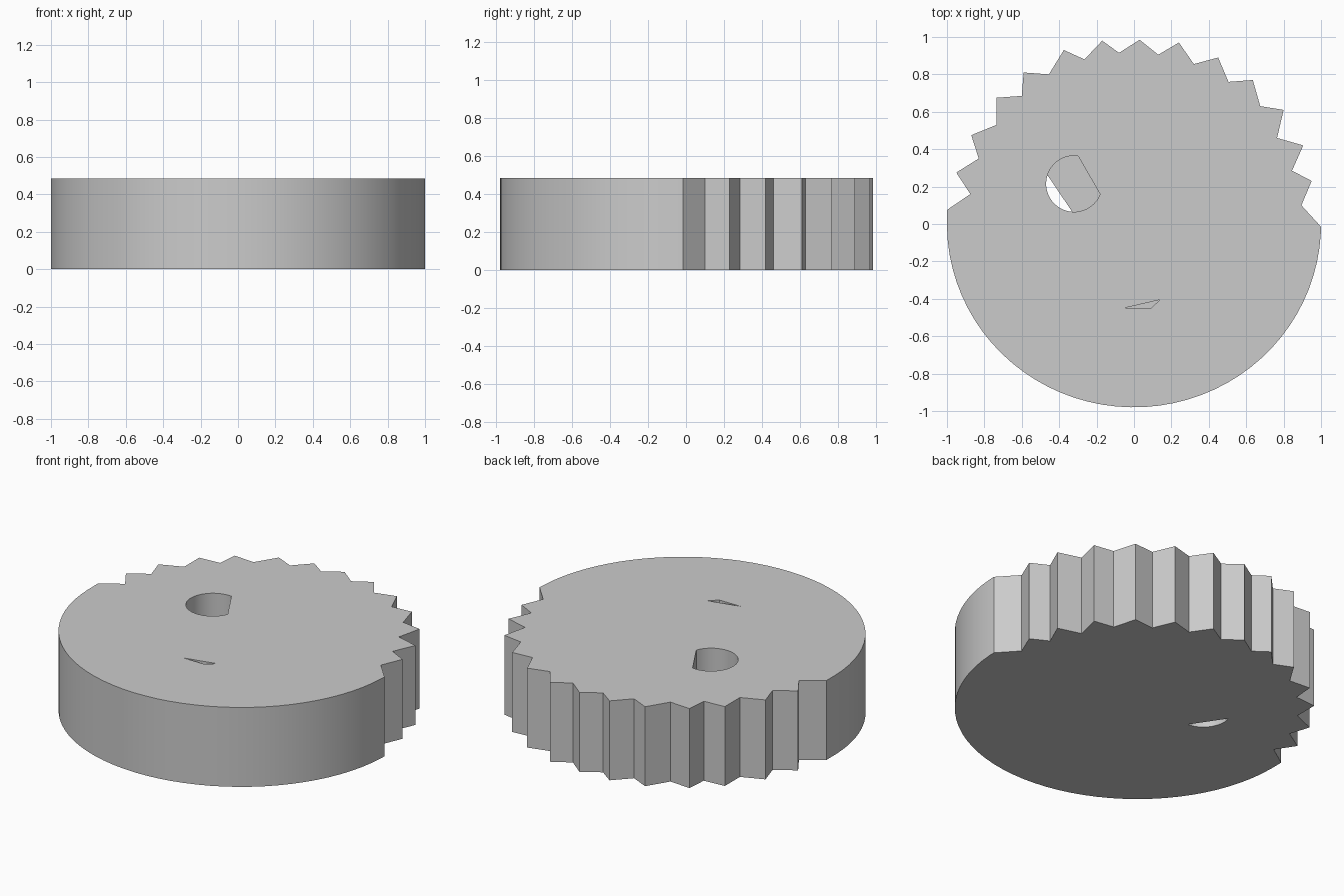
import bpy, bmesh
from math import sin, cos, radians

if "Cube" in bpy.data.objects:
    bpy.data.objects.remove(bpy.data.objects["Cube"])

H = 0.485

# Half-toothed outline (counter-clockwise): tips and valleys, then the smooth rim
teeth = [(1, -.015), (.895, .10), (.95, .23), (.845, .285), (.905, .42),
         (.765, .46), (.80, .61), (.675, .63), (.635, .77), (.505, .76),
         (.45, .89), (.32, .855), (.24, .97), (.13, .905), (.03, .985),
         (-.08, .915), (-.17, .98), (-.265, .88), (-.375, .93), (-.455, .80),
         (-.59, .81), (-.60, .685), (-.735, .675), (-.735, .53), (-.87, .475),
         (-.83, .35), (-.95, .275), (-.875, .16), (-1, .075)]
rim = [(cos(radians(a)), .98 * sin(radians(a)))
       for a in [181 + 176 * i / 40 for i in range(41)]]
outline = teeth + rim

# D-shaped hole (clockwise), the smaller opening on its underside, thin slot
d_hole = [(-.32 + .15 * cos(radians(-22 - 8 * i)),
           .215 + .15 * sin(radians(-22 - 8 * i))) for i in range(33)]
segment = d_hole[9:23]
slot = [(-.055, -.45), (.14, -.405), (.09, -.45)]

bm = bmesh.new()


def cap(loops, z, up):
    """Flat face with holes."""
    edges = []
    for pts in loops:
        vs = [bm.verts.new((x, y, z)) for x, y in pts]
        edges += [bm.edges.new((vs[i - 1], vs[i])) for i in range(len(vs))]
    res = bmesh.ops.triangle_fill(bm, use_beauty=True, edges=edges, normal=(0, 0, 1))
    faces = [f for f in res["geom"] if isinstance(f, bmesh.types.BMFace)]
    for f in faces:
        f.normal_update()
        if (f.normal.z > 0) != up:
            f.normal_flip()


def wall(pts):
    """Upright wall along a closed loop."""
    lo = [bm.verts.new((x, y, 0)) for x, y in pts]
    hi = [bm.verts.new((x, y, H)) for x, y in pts]
    for i in range(len(pts)):
        f = bm.faces.new((lo[i - 1], lo[i], hi[i], hi[i - 1]))
        f.smooth = True


cap([outline, d_hole, slot], H, True)
cap([outline, segment], 0, False)
for loop in (outline, d_hole, slot):
    wall(loop)

# Ratchet disc object
me = bpy.data.meshes.new("toothed_disc")
bm.to_mesh(me)
bm.free()
disc = bpy.data.objects.new("toothed_disc", me)
bpy.context.collection.objects.link(disc)
bpy.context.view_layer.objects.active = disc
disc.select_set(True)
bpy.ops.object.shade_smooth_by_angle(angle=radians(25))
